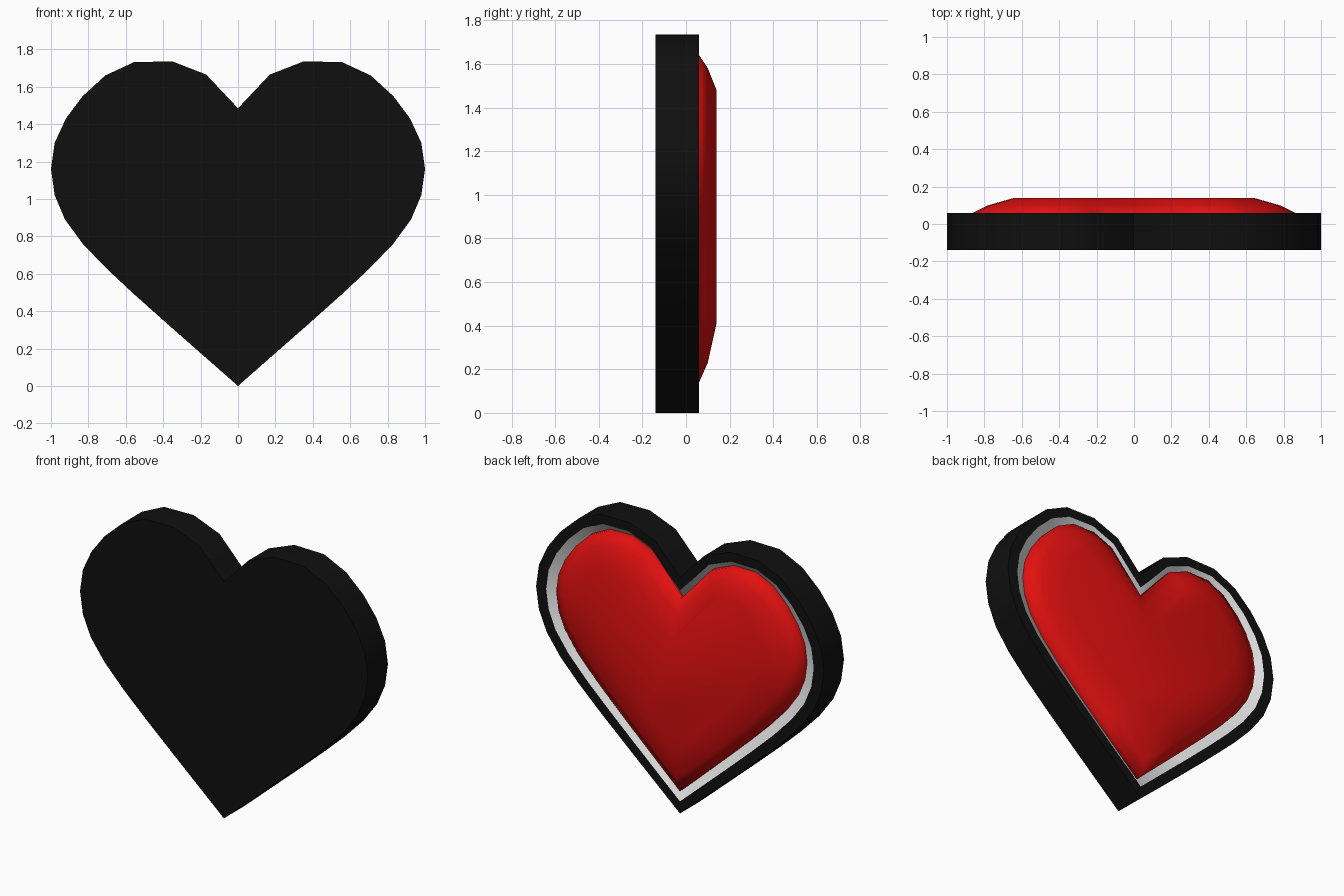
import bpy, bmesh
from mathutils import Vector

if "Cube" in bpy.data.objects:
    bpy.data.objects.remove(bpy.data.objects["Cube"])

# Right half of the heart outline (x, z), from the cleft round to the tip
HALF = [(0, 1.485), (.17, 1.665), (.35, 1.735), (.555, 1.732), (.71, 1.66), (.83, 1.55),
        (.92, 1.43), (.98, 1.30), (1.0, 1.16), (.98, 1.02), (.925, .89), (.83, .76),
        (.70, .625), (.555, .49), (.37, .325), (0, 0)]
OUTLINE = [Vector(p) for p in HALF] + [Vector((-x, z)) for x, z in HALF[-2:0:-1]]


def material(name, rgb):
    m = bpy.data.materials.new(name)
    m.diffuse_color = (*rgb, 1)
    m.use_nodes = True
    m.node_tree.nodes["Principled BSDF"].inputs["Base Color"].default_value = m.diffuse_color
    return m


def ring(y, d=0, xmax=1.0, zmin=0.0, zmax=1.735):
    """Outline inset by d, then fitted to the given width and height range."""
    pts, n = [], len(OUTLINE)
    for i, p in enumerate(OUTLINE):
        a = (p - OUTLINE[i - 1]).normalized()
        b = (OUTLINE[(i + 1) % n] - p).normalized()
        na, nb = Vector((a.y, -a.x)), Vector((b.y, -b.x))   # inward for clockwise order
        pts.append(p + (na + nb) * d / (1 + na.dot(nb)))
    w = max(p.x for p in pts)
    lo, hi = min(p.y for p in pts), max(p.y for p in pts)
    return [(p.x * xmax / w, y, zmin + (p.y - lo) * (zmax - zmin) / (hi - lo)) for p in pts]


def loft(name, rings, mat, cap_first=False, cap_last=False, angle=None):
    """Skin consecutive heart rings and optionally fill the ends."""
    bm = bmesh.new()
    loops = [[bm.verts.new(p) for p in r] for r in rings]
    n = len(OUTLINE)
    for lo, hi in zip(loops, loops[1:]):
        for i in range(n):
            j = (i + 1) % n
            bm.faces.new((lo[j], lo[i], hi[i], hi[j]))
    if cap_first:
        bm.faces.new(loops[0])
    if cap_last:
        bm.faces.new(loops[-1][::-1])
    # Each skin must face outward: front cap to -y, everything raised to +y
    bm.normal_update()
    for f in bm.faces:
        c = f.calc_center_median()
        away = Vector((c.x, 0, c.z - 1))
        ny = f.normal.y
        if abs(ny) > .1:
            flip = (ny > 0) == (cap_first and c.y < -.1)
        else:
            # wall: compare with the outward direction of its outline edge
            flip = f.normal.dot(away) < 0 and abs(c.x) > .3
        if flip:
            f.normal_flip()
    if cap_first:
        bmesh.ops.recalc_face_normals(bm, faces=bm.faces)
        bm.normal_update()
        front = min(bm.faces, key=lambda f: f.calc_center_median().y)
        if front.normal.y > 0:
            bmesh.ops.reverse_faces(bm, faces=bm.faces)
    else:
        bmesh.ops.recalc_face_normals(bm, faces=bm.faces)
        bm.normal_update()
        if sum(f.normal.y * f.calc_area() for f in bm.faces) < 0:
            bmesh.ops.reverse_faces(bm, faces=bm.faces)
    me = bpy.data.meshes.new(name)
    bm.to_mesh(me)
    bm.free()
    me.materials.append(mat)
    ob = bpy.data.objects.new(name, me)
    bpy.context.collection.objects.link(ob)
    bpy.ops.object.select_all(action='DESELECT')
    ob.select_set(True)
    bpy.context.view_layer.objects.active = ob
    if angle:
        bpy.ops.object.shade_smooth_by_angle(angle=angle)
    else:
        bpy.ops.object.shade_smooth()
    return ob


black = material("black", (.005, .005, .005))
white = material("white", (.8, .8, .8))
red = material("red", (.75, .005, .005))

lip = dict(d=.06, xmax=.93, zmin=.076, zmax=1.68)
base = dict(d=.1, xmax=.86, zmin=.14, zmax=1.64)

# Black heart body: front, side wall and flat rim at the back
loft("heart_body", [ring(-.14), ring(.06), ring(.06, **lip)], black, cap_first=True, angle=.6)

# White sloping groove between rim and cushion
loft("groove", [ring(.06, **lip), ring(.025, **base)], white)

# Red padded cushion on the back
loft("cushion", [ring(.025, **base), ring(.06, **base),
                 ring(.10, .165, .78, .23, 1.58),
                 ring(.14, .27, .64, .41, 1.48)], red, cap_last=True)
